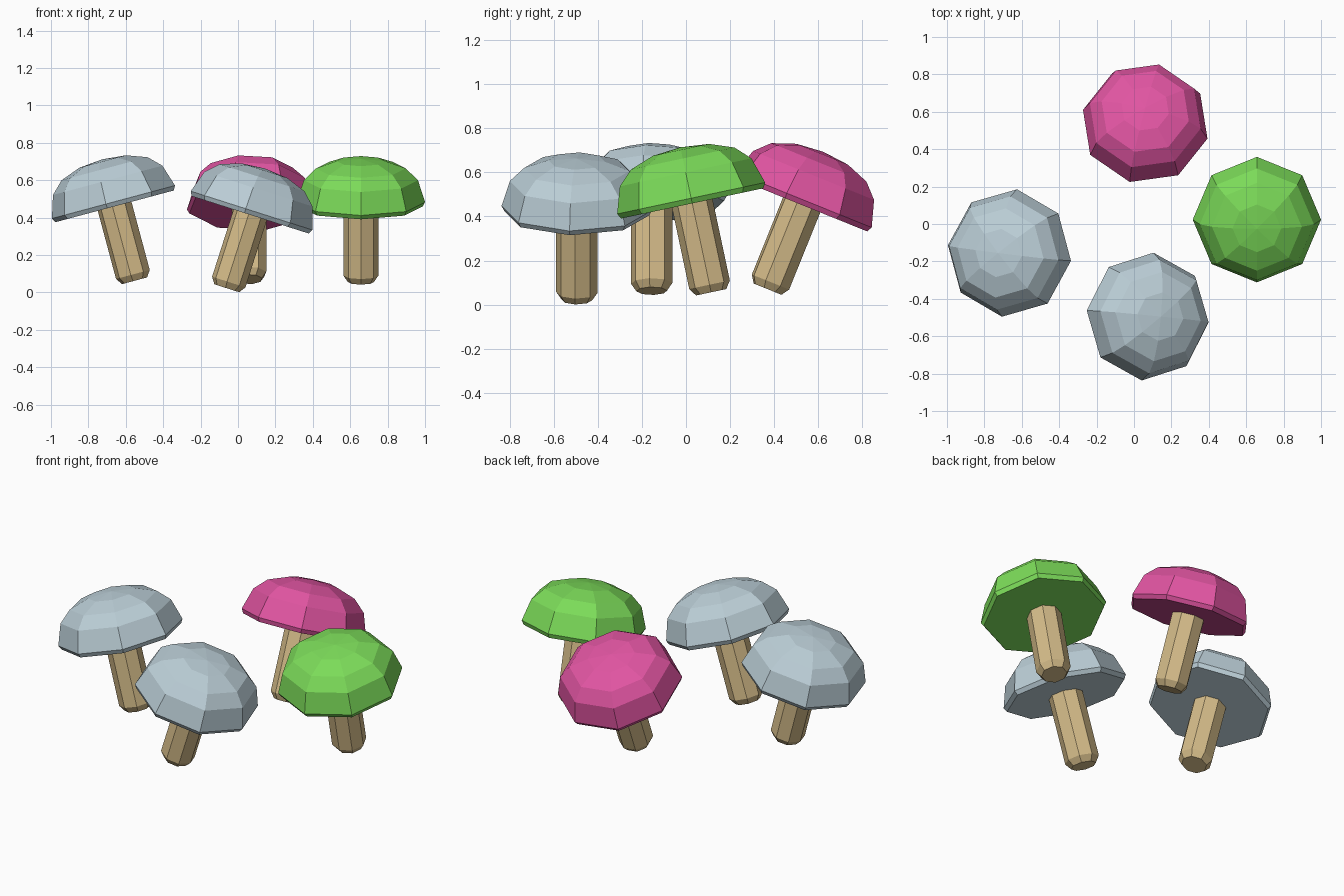
import bpy, bmesh
from math import radians, cos, sin, pi
from mathutils import Matrix

if "Cube" in bpy.data.objects:
    bpy.data.objects.remove(bpy.data.objects["Cube"])

SIDES = 8
# (radius, height) profiles, bottom to top, in each mushroom's own axis
STEM = [(0.07, 0.0), (0.094, 0.035), (0.094, 0.46)]
CAP = [(0.33, 0.412), (0.343, 0.436), (0.305, 0.556), (0.24, 0.62), (0.13, 0.66), (0, 0.672)]


def material(name, rgb):
    m = bpy.data.materials.new(name)
    m.diffuse_color = (*rgb, 1)
    m.use_nodes = True
    m.node_tree.nodes["Principled BSDF"].inputs["Base Color"].default_value = m.diffuse_color
    return m


def lathe(name, profile, mat, matrix):
    """Closed faceted solid of revolution."""
    bm = bmesh.new()
    rings = []
    for r, z in profile:
        if r == 0:
            rings.append([bm.verts.new((0, 0, z))])
        else:
            rings.append([bm.verts.new((r * cos(2 * pi * i / SIDES), r * sin(2 * pi * i / SIDES), z))
                          for i in range(SIDES)])
    for lo, hi in zip(rings, rings[1:]):
        for i in range(SIDES):
            j = (i + 1) % SIDES
            if len(hi) == 1:
                bm.faces.new((lo[i], lo[j], hi[0]))
            else:
                bm.faces.new((lo[i], lo[j], hi[j], hi[i]))
    bm.faces.new(rings[0][::-1])
    if len(rings[-1]) > 1:
        bm.faces.new(rings[-1])
    bm.transform(matrix)
    bmesh.ops.recalc_face_normals(bm, faces=bm.faces)
    me = bpy.data.meshes.new(name)
    bm.to_mesh(me)
    bm.free()
    me.materials.append(mat)
    ob = bpy.data.objects.new(name, me)
    bpy.context.collection.objects.link(ob)
    return ob


tan = material("stem_tan", (0.66, 0.50, 0.25))
grey = material("cap_grey", (0.50, 0.62, 0.68))
pink = material("cap_pink", (0.75, 0.09, 0.36))
green = material("cap_green", (0.20, 0.71, 0.10))

# name, cap material, foot position, lean about x, lean about y, spin
mushrooms = [
    ("right", green, (0.657, 0.114, 0.056), 12, 0, 0),
    ("left", grey, (-0.553, -0.155, 0.062), 0, -15, -7),
    ("front", grey, (-0.06, -0.495, 0.022), 0, 17.7, -5.5),
    ("back", pink, (0.06, 0.37, 0.07), -22, 0, -14),
]
for name, mat, foot, lean_x, lean_y, spin in mushrooms:
    place = (Matrix.Translation(foot)
             @ Matrix.Rotation(radians(lean_x), 4, 'X')
             @ Matrix.Rotation(radians(lean_y), 4, 'Y')
             @ Matrix.Rotation(radians(spin), 4, 'Z'))
    lathe(name + "_mushroom_stem", STEM, tan, place)
    lathe(name + "_mushroom_cap", CAP, mat, place)
